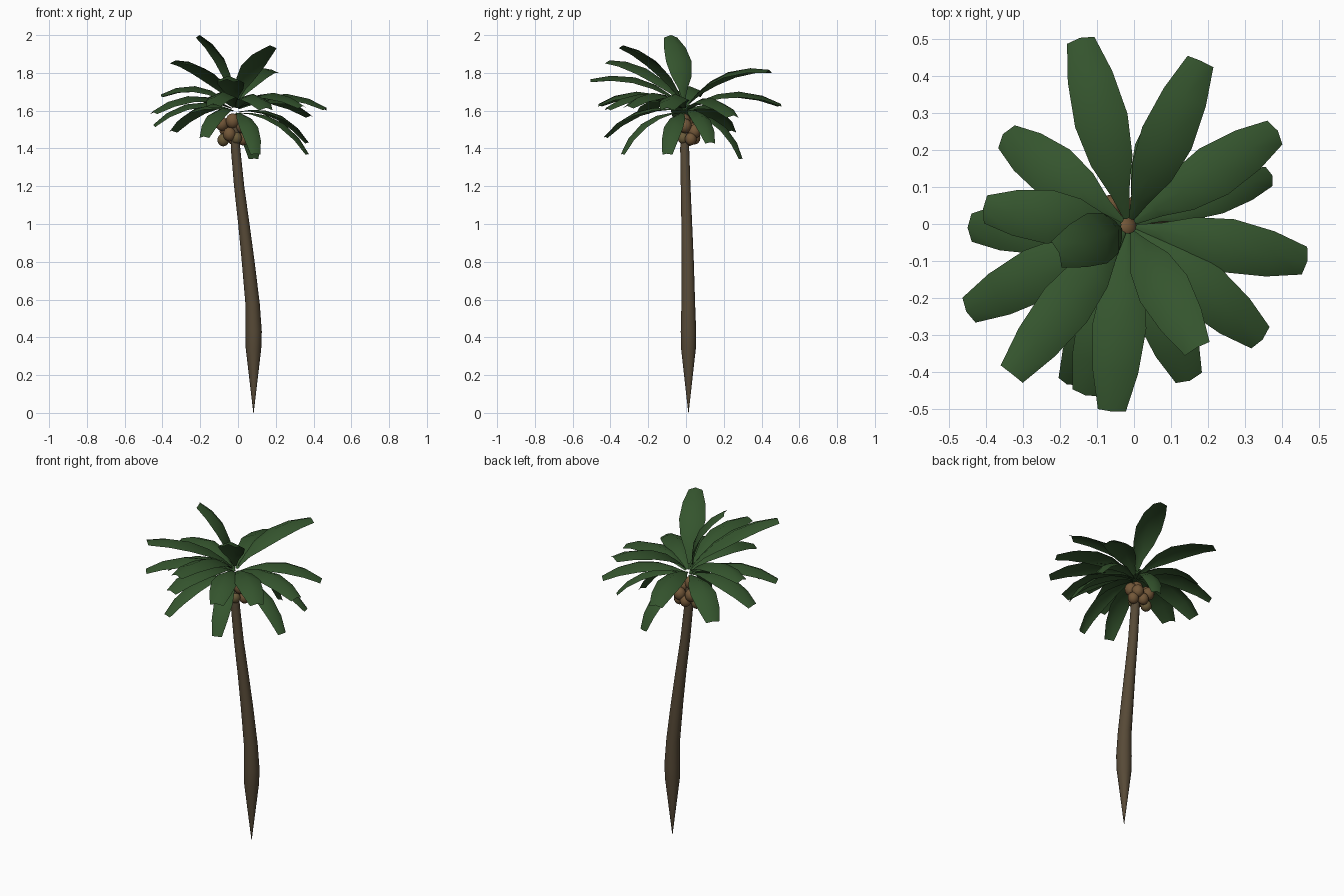
import bpy, bmesh, math
from mathutils import Vector

if "Cube" in bpy.data.objects:
    bpy.data.objects.remove(bpy.data.objects["Cube"])


def material(name, rgb):
    m = bpy.data.materials.new(name)
    m.diffuse_color = (*rgb, 1)
    m.use_nodes = True
    m.node_tree.nodes["Principled BSDF"].inputs["Base Color"].default_value = m.diffuse_color
    return m


BARK = material("bark", (0.095, 0.068, 0.038))
LEAF = material("leaf", (0.035, 0.09, 0.027))
NUT = material("husk", (0.17, 0.095, 0.04))
NUT_GREEN = material("green_husk", (0.14, 0.10, 0.04))


def make_object(name, verts, faces, mat):
    mesh = bpy.data.meshes.new(name)
    mesh.from_pydata(verts, [], faces)
    mesh.materials.append(mat)
    bm = bmesh.new()
    bm.from_mesh(mesh)
    bmesh.ops.recalc_face_normals(bm, faces=bm.faces)
    for f in bm.faces:
        f.smooth = True
    bm.to_mesh(mesh)
    bm.free()
    obj = bpy.data.objects.new(name, mesh)
    bpy.context.collection.objects.link(obj)
    return obj


# Trunk: rings (x, y, z, radius) swept up a leaning path, pointed at the root
SIDES = 10
rings = [(0.082, 0.013, 0.0, 0.001), (0.082, 0.013, 0.34, 0.041), (0.083, 0.013, 0.43, 0.043),
         (0.077, 0.012, 0.58, 0.038), (0.054, 0.009, 0.80, 0.034), (0.031, 0.004, 1.00, 0.030),
         (0.006, -0.002, 1.20, 0.027), (-0.013, -0.007, 1.40, 0.025), (-0.018, -0.005, 1.54, 0.021),
         (-0.018, -0.005, 1.57, 0.006)]
verts, faces = [], []
for x, y, z, r in rings:
    for k in range(SIDES):
        a = math.tau * k / SIDES
        verts.append((x + r * math.cos(a), y + r * math.sin(a), z))
for i in range(len(rings) - 1):
    for k in range(SIDES):
        n = (k + 1) % SIDES
        faces.append((i * SIDES + k, i * SIDES + n, (i + 1) * SIDES + n, (i + 1) * SIDES + k))
faces.append(tuple((len(rings) - 1) * SIDES + k for k in range(SIDES)))
make_object("trunk", verts, faces, BARK)

# Fronds: arched, folded blades with a blunt tip (position along, half width)
PROFILE = [(0.0, 0.008), (0.14, 0.026), (0.32, 0.058), (0.55, 0.073), (0.80, 0.062), (1.0, 0.038)]
CROWN = Vector((-0.015, -0.005, 0))
FOLD = 0.42


def frond(name, tip, bulge, width):
    tip = Vector(tip)
    out = Vector((tip.x - CROWN.x, tip.y - CROWN.y, 0)).normalized()
    start = CROWN + out * 0.02 + Vector((0, 0, 1.585 + 0.11 * (tip.z - 1.34)))
    side = Vector((-out.y, out.x, 0))
    chord = (tip - start).normalized()
    middle = (start + tip) / 2 + chord.cross(side) * bulge
    verts, faces = [], []
    for t, w in PROFILE:
        w *= width
        p = start * (1 - t) ** 2 + middle * 2 * t * (1 - t) + tip * t * t
        d = ((middle - start) * (1 - t) + (tip - middle) * t).normalized()
        up = d.cross(side)
        p = p + up * w * FOLD * 0.4
        verts += [p + side * w - up * w * FOLD, p, p - side * w - up * w * FOLD]
    for i in range(len(PROFILE) - 1):
        for k in (0, 1):
            a = i * 3 + k
            faces.append((a, a + 1, a + 4, a + 3))
    obj = make_object(name, verts, faces, LEAF)
    # upper side faces up
    if sum(f.normal.z for f in obj.data.polygons) < 0:
        obj.data.flip_normals()


TIPS = [(-0.145, 0.50, 1.63), (0.18, 0.44, 1.81), (0.085, 0.295, 1.345), (0.385, 0.25, 1.57),
        (0.37, 0.13, 1.43), (0.465, -0.10, 1.61), (0.37, -0.10, 1.37), (0.345, -0.31, 1.62),
        (0.17, -0.335, 1.94), (0.095, -0.34, 1.37), (0.15, -0.42, 1.61), (-0.06, -0.505, 1.76),
        (-0.18, -0.43, 1.46), (-0.13, -0.46, 1.63), (-0.33, -0.405, 1.86), (-0.45, -0.235, 1.59),
        (-0.445, -0.01, 1.52), (-0.405, 0.04, 1.68), (-0.35, 0.24, 1.49), (-0.205, -0.08, 1.995)]
for i, tip in enumerate(TIPS):
    low = tip[2] < 1.48
    steep = tip[2] > 1.85
    frond(f"frond_{i + 1}", tip, 0.11 if steep else 0.13, 0.72 if low else 1.0)

# Coconuts: cluster hanging around the trunk top (x, y, z, radius)
NUTS = [(-0.028, -0.012, 1.545, 0.037), (-0.085, 0.005, 1.53, 0.034), (0.018, -0.005, 1.52, 0.035),
        (-0.045, -0.02, 1.475, 0.034), (-0.078, 0.01, 1.445, 0.031), (0.026, 0.025, 1.45, 0.031),
        (-0.008, -0.015, 1.455, 0.029), (-0.065, 0.045, 1.50, 0.034), (0.01, 0.045, 1.49, 0.034),
        (-0.028, 0.045, 1.455, 0.031)]
for i, (x, y, z, r) in enumerate(NUTS):
    bpy.ops.mesh.primitive_uv_sphere_add(segments=12, ring_count=8, radius=r, location=(x, y, z))
    nut = bpy.context.object
    nut.name = f"coconut_{i + 1}"
    nut.scale.z = 1.1
    nut.data.materials.append(NUT_GREEN if i in (4, 6) else NUT)
    bpy.ops.object.shade_smooth()
